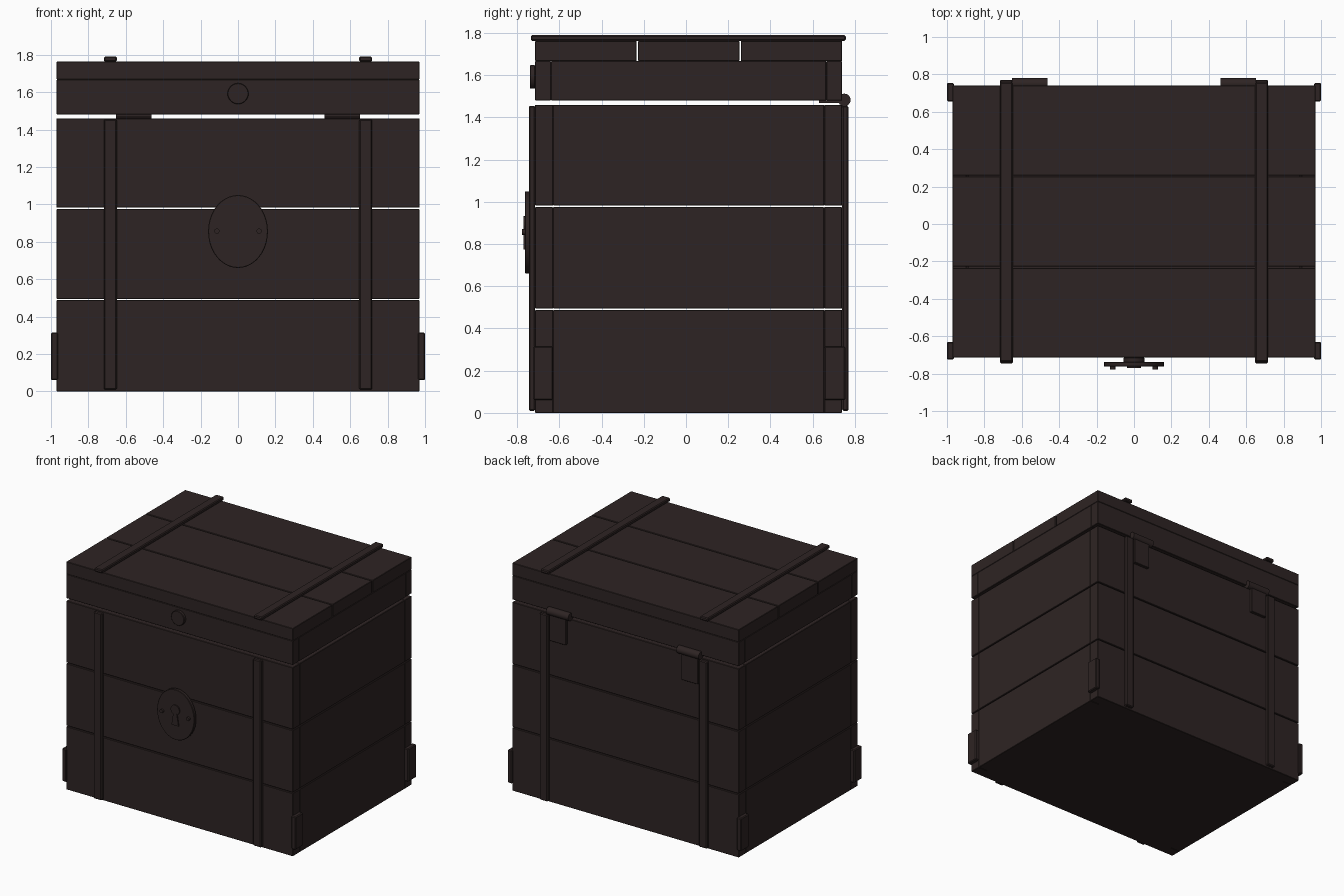
import bpy, bmesh, math
from mathutils import Matrix

cube = bpy.data.objects.get("Cube")
if cube:
    bpy.data.objects.remove(cube, do_unlink=True)

COLOR = (0.027, 0.0175, 0.017, 1)
wood = bpy.data.materials.new("dark brown")
wood.use_nodes = True
wood.diffuse_color = COLOR
wood.node_tree.nodes["Principled BSDF"].inputs["Base Color"].default_value = COLOR


def finish(bm, name, bevel=0):
    mesh = bpy.data.meshes.new(name)
    bmesh.ops.recalc_face_normals(bm, faces=bm.faces)
    bm.to_mesh(mesh)
    bm.free()
    obj = bpy.data.objects.new(name, mesh)
    bpy.context.collection.objects.link(obj)
    mesh.materials.append(wood)
    if bevel:
        mod = obj.modifiers.new("soft edges", "BEVEL")
        mod.width = bevel
        mod.segments = 1
    return obj


def box(name, x, y, z, bevel=0.003):
    """Box from (min, max) ranges on each axis."""
    bm = bmesh.new()
    bmesh.ops.create_cube(bm, size=1)
    for v in bm.verts:
        for i, (lo, hi) in enumerate((x, y, z)):
            v.co[i] = lo if v.co[i] < 0 else hi
    return finish(bm, name, bevel)


def disc(name, center, rx, ry, depth, axis, sides=32, bevel=0):
    """Elliptical cylinder along the X or Y axis."""
    bm = bmesh.new()
    bmesh.ops.create_cone(bm, cap_ends=True, segments=sides, radius1=1, radius2=1, depth=depth)
    turn = Matrix.Rotation(math.pi / 2, 4, "X" if axis == "Y" else "Y")
    bm.transform(Matrix.Translation(center) @ turn @ Matrix.Diagonal((rx, ry, 1, 1)))
    obj = finish(bm, name, bevel)
    bpy.ops.object.select_all(action="DESELECT")
    obj.select_set(True)
    bpy.context.view_layer.objects.active = obj
    bpy.ops.object.shade_smooth_by_angle(angle=math.radians(35))
    return obj


W, F, B = 0.97, -0.715, 0.74          # half width, front face, back face
FI, BI = F + 0.085, B - 0.085         # inner faces of the front and back
SIDES = (("right", -1), ("left", 1))


def span(sign, a, b):
    return tuple(sorted((sign * a, sign * b)))


# Body: three rows of planks separated by open gaps
for row, z in enumerate(((0, 0.488), (0.494, 0.975), (0.982, 1.46)), 1):
    box(f"front_plank_{row}", (-W, W), (F, FI), z)
    box(f"back_plank_{row}", (-W, W), (BI, B), z)
    for side, s in SIDES:
        box(f"{side}_plank_{row}", span(s, W - 0.085, W), (FI, BI), z)
box("floor", (-W + 0.08, W - 0.08), (FI - 0.005, BI + 0.005), (0, 0.08), 0)

# Lid: frame with three thick planks on top
box("lid_front", (-W, W), (F, F + 0.075), (1.48, 1.667))
box("lid_back", (-W, W), (B - 0.075, B), (1.48, 1.667))
for side, s in SIDES:
    box(f"lid_{side}_side", span(s, W - 0.075, W), (F + 0.075, B - 0.075), (1.48, 1.667))
for i, y in enumerate(((F, -0.234), (-0.227, 0.253), (0.26, B)), 1):
    box(f"lid_plank_{i}", (-W, W), y, (1.667, 1.763))

for side, s in SIDES:
    # Straps
    sx = span(s, 0.648, 0.717)
    box(f"{side}_front_strap", sx, (-0.745, F), (0.01, 1.455), 0.006)
    box(f"{side}_back_strap", sx, (B, 0.77), (0.01, 1.455), 0.006)
    box(f"{side}_lid_strap", sx, (-0.735, 0.757), (1.763, 1.79), 0.006)

    # Bottom corner brackets
    for end, y in (("front", (-0.725, -0.63)), ("back", (0.655, 0.755))):
        box(f"{side}_{end}_bracket", span(s, 0.963, 1.0), y, (0.06, 0.315), 0.006)

    # Hinges
    disc(f"{side}_hinge_barrel", (s * 0.558, 0.75, 1.483), 0.03, 0.03, 0.19, "X", 16)
    box(f"{side}_hinge_plate", span(s, 0.495, 0.635), (B, 0.765), (1.26, 1.475))
    box(f"{side}_hinge_leaf", span(s, 0.463, 0.653), (0.63, B), (1.468, 1.48), 0)

    # Lock rivets
    disc(f"{side}_lock_rivet", (s * 0.113, -0.77, 0.857), 0.014, 0.014, 0.016, "Y", 12)

# Lid button and oval lock plate
disc("lid_button", (0, -0.727, 1.592), 0.056, 0.056, 0.025, "Y", 32, 0.003)
disc("lock_plate", (0, -0.75, 0.855), 0.16, 0.195, 0.026, "Y", 40, 0.003)

# Keyhole plate: round head above a flared stem
bm = bmesh.new()
outline = [(-0.03, 0.775), (0.03, 0.775), (0.015, 0.868)]
for i in range(13):
    a = math.radians(-60 + 300 * i / 12)
    outline.append((0.038 * math.cos(a), 0.895 + 0.038 * math.sin(a)))
outline.append((-0.015, 0.868))
face = bm.faces.new([bm.verts.new((x, -0.763, z)) for x, z in outline])
ext = bmesh.ops.extrude_face_region(bm, geom=[face])
for v in ext["geom"]:
    if isinstance(v, bmesh.types.BMVert):
        v.co.y -= 0.008
finish(bm, "keyhole_plate")
